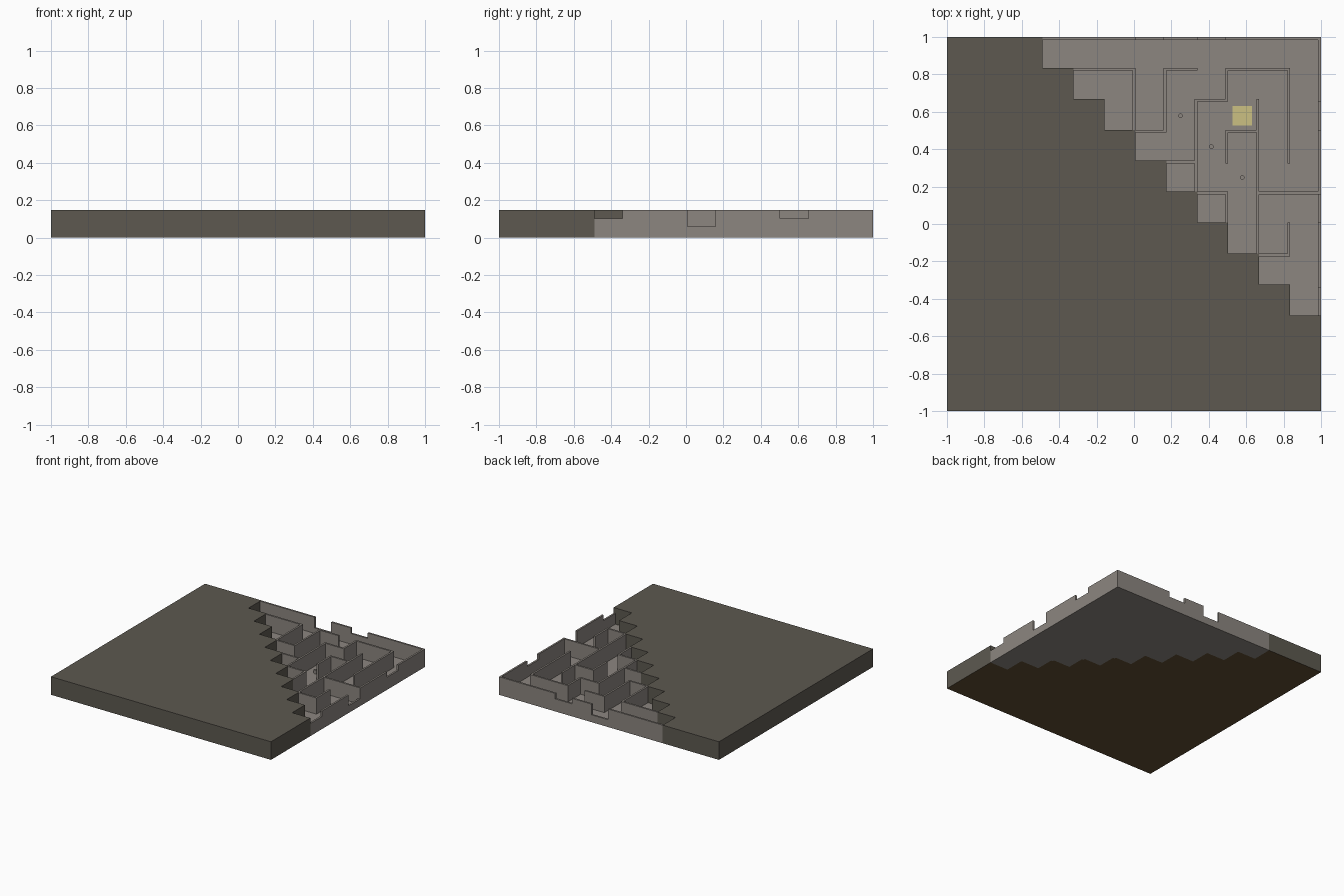
import bpy
import bmesh
from mathutils import Vector

CELLS = 12            # maze cells per side
T = 0.015             # wall thickness
PITCH = (2 - T) / CELLS
H = 0.148             # wall height
FLOOR = 0.015         # floor slab thickness

cube = bpy.data.objects.get("Cube")
if cube:
    bpy.data.objects.remove(cube, do_unlink=True)


def material(name, rgb):
    linear = [((c / 255 + 0.055) / 1.055) ** 2.4 for c in rgb] + [1.0]
    mat = bpy.data.materials.new(name)
    mat.use_nodes = True
    mat.diffuse_color = linear
    bsdf = mat.node_tree.nodes["Principled BSDF"]
    bsdf.inputs["Base Color"].default_value = linear
    bsdf.inputs["Roughness"].default_value = 0.9
    return mat


STONE = material("warm grey stone", (140, 134, 128))
SHROUD = material("dark olive grey", (93, 89, 80))
EARTH = material("brown earth", (97, 77, 50))
GOLD = material("pale gold", (203, 192, 130))


def line(i):
    """Coordinate of grid line i."""
    return -1 + T / 2 + i * PITCH


def finish(name, bm, *mats):
    bmesh.ops.recalc_face_normals(bm, faces=bm.faces)
    mesh = bpy.data.meshes.new(name)
    bm.to_mesh(mesh)
    bm.free()
    obj = bpy.data.objects.new(name, mesh)
    bpy.context.collection.objects.link(obj)
    for mat in mats:
        mesh.materials.append(mat)
    return obj


def prism(name, points, depth, *mats):
    """Extrude a flat outline along a depth vector."""
    bm = bmesh.new()
    face = bm.faces.new([bm.verts.new(p) for p in points])
    grown = bmesh.ops.extrude_face_region(bm, geom=[face], use_keep_orig=True)
    verts = [g for g in grown["geom"] if isinstance(g, bmesh.types.BMVert)]
    bmesh.ops.translate(bm, verts=verts, vec=Vector(depth))
    return finish(name, bm, *mats)


def box(name, x0, x1, y0, y1, z0, z1, mat):
    outline = [(x0, y0, z0), (x1, y0, z0), (x1, y1, z0), (x0, y1, z0)]
    return prism(name, outline, (0, 0, z1 - z0), mat)


# Stepped diagonal dividing the covered part from the open corner
START = 3
stairs = []
for i in range(START, CELLS):
    x = line(i) + T / 2
    top = 1 if i == START else line(CELLS + 2 - i + 1 - 0) + T / 2
    stairs += [(x, top, 0), (x, line(CELLS + 2 - i) + T / 2, 0)]
edge = line(START) + T / 2
stairs.append((1, edge, 0))

# Covered block, brown underneath
block = prism("covered_block", [(-1, -1, 0), (-1, 1, 0)] + stairs + [(1, -1, 0)],
              (0, 0, H + 0.0005), SHROUD, EARTH)
for poly in block.data.polygons:
    poly.material_index = 1 if poly.normal.z < -0.5 else 0

# Floor of the open corner
prism("maze_floor", stairs + [(1, 1, 0)], (0, 0, FLOOR), STONE)

# Outer walls: a skyline with lowered cells {cell: height}
LOW, MID = 0.06, 0.103


def skyline(notches):
    points = [(1, 0), (edge, 0), (edge, H)]
    for cell in sorted(notches):
        a, b = line(cell) + T / 2, line(cell + 1) - T / 2
        z = notches[cell]
        points += [(a, z), (b, z)] if cell == START else [(a, H), (a, z), (b, z)]
        if cell == START:
            points.remove((edge, H))
        points.append((b, H))
    return points + [(1, H)]


prism("back_wall", [(u, 1, z) for u, z in skyline({6: LOW, 8: MID})],
      (0, -T, 0), STONE)
prism("side_wall", [(1, u, z) for u, z in skyline({3: MID, 6: LOW, 9: MID})],
      (-T, 0, 0), STONE)

# Inner walls as runs between grid nodes: (i0, j0, i1, j1)
RUNS = [
    (4, 11, 6, 11), (6, 9, 6, 11), (6, 9, 7, 9), (7, 9, 7, 11), (7, 11, 8, 11),
    (9, 11, 11, 11), (9, 10, 9, 11), (8, 10, 9, 10), (8, 7, 8, 10),
    (11, 8, 11, 11), (10, 7, 10, 10), (9, 9, 10, 9), (9, 8, 9, 9),
    (7, 8, 8, 8), (8, 7, 9, 7), (10, 7, 12, 7), (9, 6, 9, 7),
    (10, 5, 10, 7), (10, 5, 11, 5), (11, 5, 11, 6),
]
for n, (i0, j0, i1, j1) in enumerate(RUNS, 1):
    r = T / 2
    box(f"inner_wall_{n}", line(i0) - r, line(i1) + r,
        line(j0) - r, line(j1) + r, 0, H, STONE)

# Golden goal tile
cx, cy, half = line(9.5), line(9.5), 0.053
box("goal_tile", cx - half, cx + half, cy - half, cy + half,
    FLOOR, FLOOR + 0.008, GOLD)

# Small round markers along a diagonal of cells
for n, (i, j) in enumerate([(7.5, 9.5), (8.5, 8.5), (9.5, 7.5)], 1):
    bm = bmesh.new()
    bmesh.ops.create_cone(bm, cap_ends=True, segments=12, radius1=0.012,
                          radius2=0.012, depth=0.03)
    bmesh.ops.translate(bm, verts=bm.verts, vec=(line(i), line(j), FLOOR + 0.015))
    finish(f"marker_{n}", bm, STONE)
